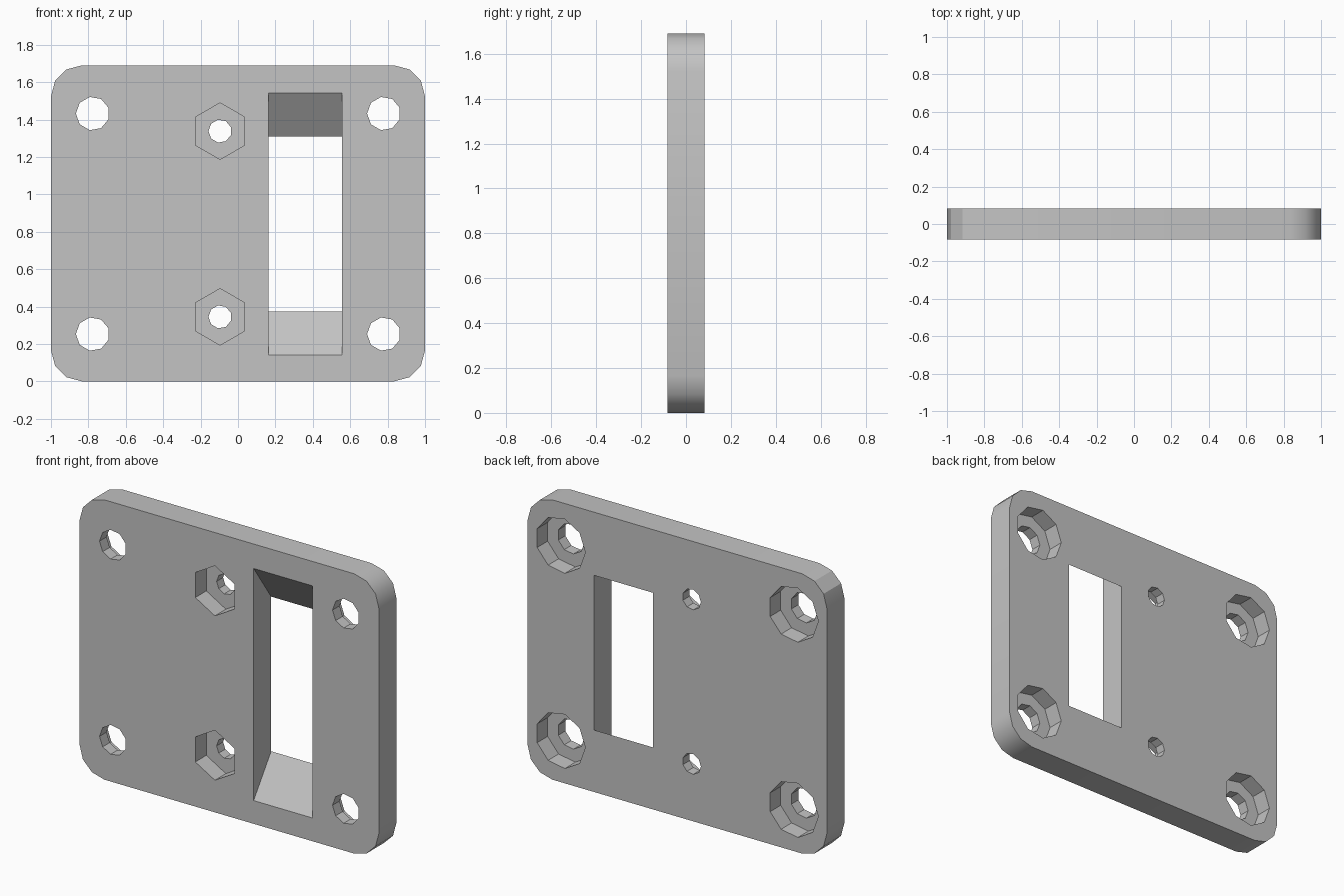
import bpy
import bmesh
from math import cos, sin, radians, pi

cube = bpy.data.objects.get("Cube")
if cube:
    bpy.data.objects.remove(cube, do_unlink=True)

HALF = 0.0835      # half the plate thickness
HEIGHT = 1.69
OVER = 0.02        # cutter overshoot

grey = bpy.data.materials.new("plain grey")
grey.use_nodes = True
grey.diffuse_color = (0.55, 0.55, 0.55, 1)
grey.node_tree.nodes["Principled BSDF"].inputs["Base Color"].default_value = (0.55, 0.55, 0.55, 1)


def loft(name, front, back, y0, y1):
    """Closed solid between two matching (x, z) outlines."""
    bm = bmesh.new()
    a = [bm.verts.new((x, y0, z)) for x, z in front]
    b = [bm.verts.new((x, y1, z)) for x, z in back]
    bm.faces.new(a)
    bm.faces.new(b[::-1])
    for i in range(len(a)):
        j = (i + 1) % len(a)
        bm.faces.new((a[j], a[i], b[i], b[j]))
    bmesh.ops.recalc_face_normals(bm, faces=bm.faces)
    mesh = bpy.data.meshes.new(name)
    bm.to_mesh(mesh)
    bm.free()
    mesh.materials.append(grey)
    obj = bpy.data.objects.new(name, mesh)
    bpy.context.collection.objects.link(obj)
    return obj


def ring(cx, cz, r, sides, start):
    return [(cx + r * cos(start + 2 * pi * i / sides),
             cz + r * sin(start + 2 * pi * i / sides)) for i in range(sides)]


def rect(x0, x1, z0, z1):
    return [(x0, z0), (x1, z0), (x1, z1), (x0, z1)]


def cut(obj, front, back, y0, y1):
    cutter = loft("cutter", front, back, y0, y1)
    cutter.hide_render = True
    mod = obj.modifiers.new("cut", 'BOOLEAN')
    mod.operation = 'DIFFERENCE'
    mod.solver = 'EXACT'
    mod.object = cutter
    bpy.ops.object.modifier_apply(modifier=mod.name)
    bpy.data.objects.remove(cutter, do_unlink=True)


def drill(obj, x, z, r, sides, start, y0=-HALF - OVER, y1=HALF + OVER):
    outline = ring(x, z, r, sides, start)
    cut(obj, outline, outline, y0, y1)


# Plate with rounded corners
R = 0.166
outline = []
for k, (sx, sz) in enumerate([(1, 1), (-1, 1), (-1, -1), (1, -1)]):
    cx, cz = sx * (1 - R), HEIGHT / 2 + sz * (HEIGHT / 2 - R)
    for step in range(4):
        t = radians(90 * k + 30 * step)
        outline.append((cx + R * cos(t), cz + R * sin(t)))
plate = loft("mounting_plate", outline, outline, -HALF, HALF)
bpy.context.view_layer.objects.active = plate
plate.select_set(True)

# Corner screw holes, counterbored from the back
for x in (-0.777, 0.78):
    for z in (0.253, 1.432):
        drill(plate, x, z, 0.09, 9, pi)
        drill(plate, x, z, 0.166, 9, pi, y0=HALF - 0.1)

# Bolt holes with hexagonal nut pockets in the front
for z in (0.345, 1.338):
    drill(plate, -0.096, z, 0.062, 9, pi)
    drill(plate, -0.096, z, 0.151, 6, pi / 2, y1=-HALF + 0.105)

# Window with sloping top and bottom
mid, front_half, back_half = 0.8415, 0.701, 0.467
grow = (front_half - back_half) / (2 * HALF) * OVER
f, b = front_half + grow, back_half - grow
cut(plate, rect(0.163, 0.557, mid - f, mid + f),
    rect(0.163, 0.557, mid - b, mid + b), -HALF - OVER, HALF + OVER)

# Rounded corners shade smooth, except one faceted corner
bpy.ops.object.shade_smooth_by_angle(angle=radians(31))
verts = plate.data.vertices
for e in plate.data.edges:
    p, q = (verts[i].co for i in e.vertices)
    if max(p.x, q.x) < -0.84 and min(p.z, q.z) > HEIGHT - R + 0.01:
        e.use_edge_sharp = True
